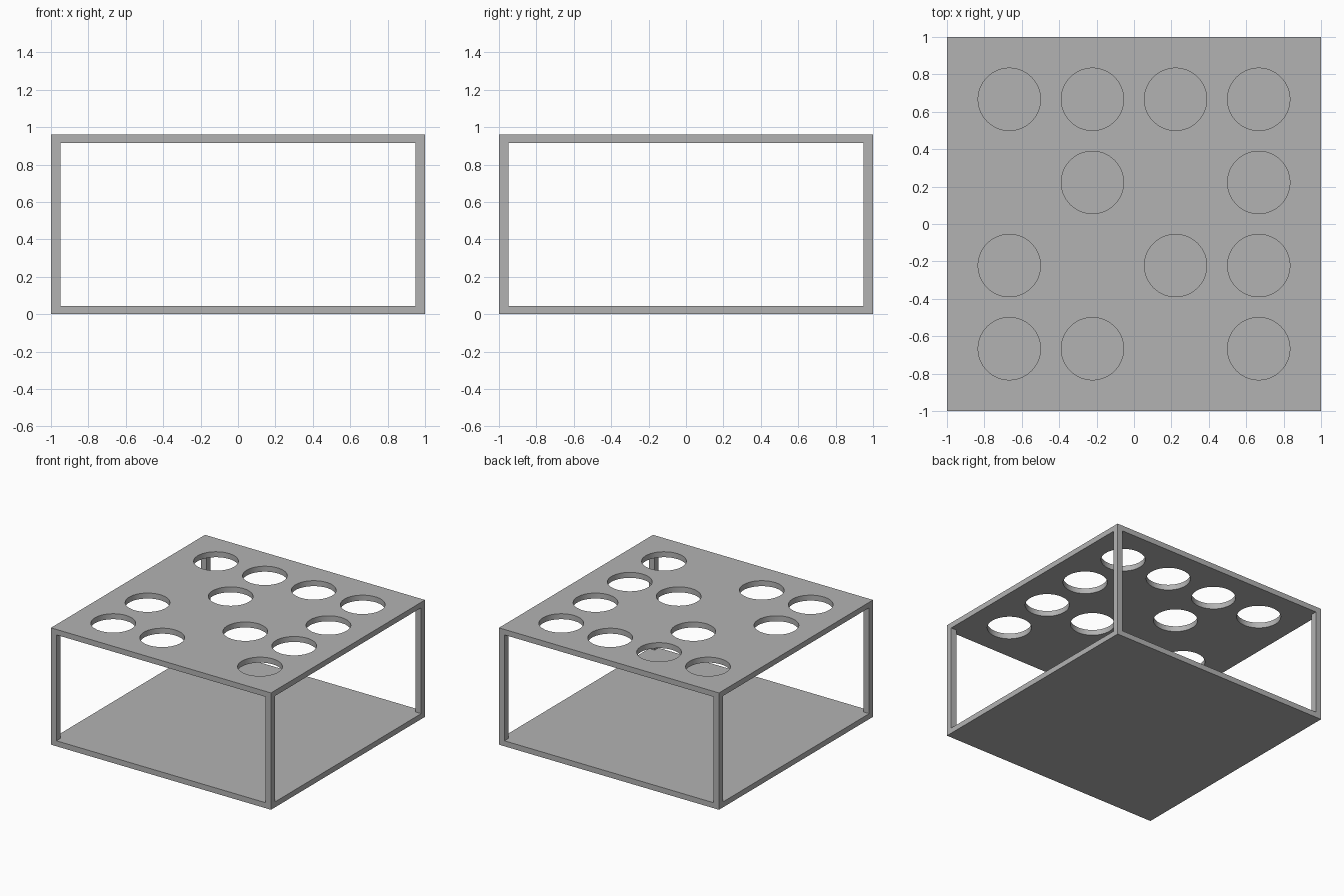
import bpy
import math

if "Cube" in bpy.data.objects:
    bpy.data.objects.remove(bpy.data.objects["Cube"], do_unlink=True)

HEIGHT = 0.96
PLATE = 0.045
POST = 0.05
PITCH = 4 / 9
HOLE_RADIUS = 1 / 6

# One flat grey for the whole rack
grey = bpy.data.materials.new("plain_grey")
grey.use_nodes = True
colour = (0.45, 0.45, 0.45, 1)
grey.diffuse_color = colour
grey.node_tree.nodes["Principled BSDF"].inputs["Base Color"].default_value = colour


def box(name, low, high):
    """Axis-aligned box between two corners."""
    centre = [(a + b) / 2 for a, b in zip(low, high)]
    bpy.ops.mesh.primitive_cube_add(size=1, location=centre)
    obj = bpy.context.object
    obj.name = name
    obj.scale = [b - a for a, b in zip(low, high)]
    bpy.ops.object.transform_apply(location=False, rotation=False, scale=True)
    obj.data.materials.append(grey)
    return obj


# Plates
box("base_plate", (-1, -1, 0), (1, 1, PLATE))
top = box("top_plate", (-1, -1, HEIGHT - PLATE), (1, 1, HEIGHT))

# Corner posts
for y, depth in ((-1, "front"), (1, "back")):
    for x, side in ((-1, "right"), (1, "left")):
        xs = sorted((x, x * (1 - POST)))
        ys = sorted((y, y * (1 - POST)))
        box(f"{depth}_{side}_post", (xs[0], ys[0], PLATE),
            (xs[1], ys[1], HEIGHT - PLATE))

# Round holes on a four by four grid, back row first
cutters = []
for row, pattern in enumerate(("oooo", ".o.o", "o.oo", "oo.o")):
    for column, mark in enumerate(pattern):
        if mark == "o":
            bpy.ops.mesh.primitive_cylinder_add(
                vertices=64, radius=HOLE_RADIUS, depth=PLATE * 4,
                location=((column - 1.5) * PITCH, (1.5 - row) * PITCH,
                          HEIGHT - PLATE / 2))
            bpy.context.object.data.materials.append(grey)
            cutters.append(bpy.context.object)

bpy.ops.object.select_all(action="DESELECT")
for cutter in cutters:
    cutter.select_set(True)
bpy.context.view_layer.objects.active = cutters[0]
bpy.ops.object.join()
cutter = bpy.context.object
cutter.name = "hole_cutter"
cutter.hide_render = True

cut = top.modifiers.new("holes", "BOOLEAN")
cut.operation = "DIFFERENCE"
cut.solver = "EXACT"
cut.object = cutter
bpy.ops.object.select_all(action="DESELECT")
top.select_set(True)
bpy.context.view_layer.objects.active = top
bpy.ops.object.modifier_apply(modifier=cut.name)
bpy.data.objects.remove(cutter, do_unlink=True)

# Smooth hole walls, sharp rims
bpy.ops.object.shade_smooth_by_angle(angle=math.radians(30))
